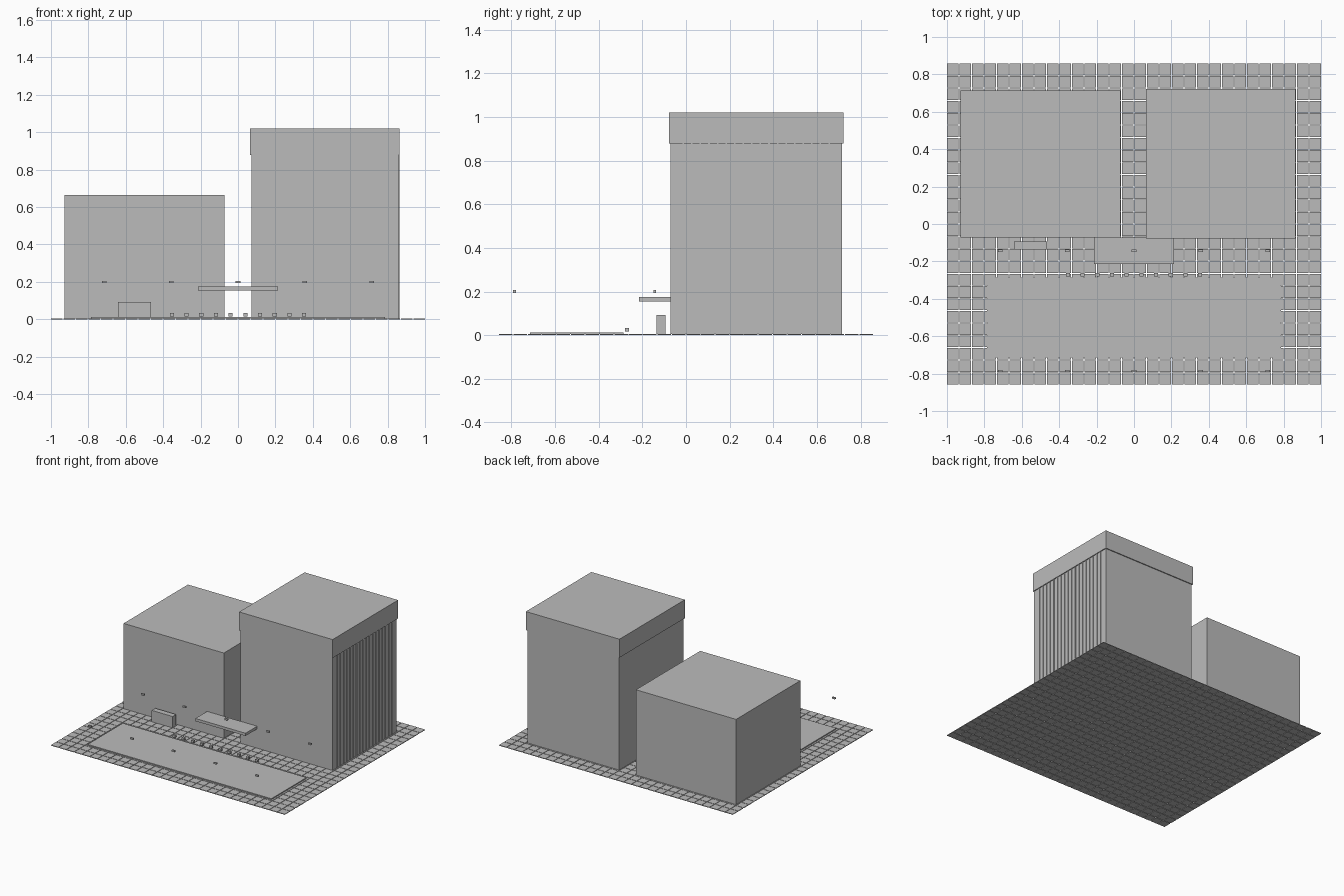
import bpy

cube = bpy.data.objects.get("Cube")
if cube:
    bpy.data.objects.remove(cube, do_unlink=True)

grey = bpy.data.materials.new("plain_grey")
grey.use_nodes = True
GREY = (0.5, 0.5, 0.5, 1)
grey.diffuse_color = GREY
grey.node_tree.nodes["Principled BSDF"].inputs["Base Color"].default_value = GREY


def box(name, x, y, z):
    """Flat-faced box spanning the (low, high) pairs x, y and z."""
    bpy.ops.mesh.primitive_cube_add(size=1)
    ob = bpy.context.object
    ob.name = name
    for v in ob.data.vertices:
        v.co = [(a + b) / 2 + c * (b - a) for (a, b), c in zip((x, y, z), v.co)]
    ob.data.materials.append(grey)
    return ob


def centred(name, centre, size):
    return box(name, *[(c - s / 2, c + s / 2) for c, s in zip(centre, size)])


def repeat(ob, count, step):
    mod = ob.modifiers.new("repeat", "ARRAY")
    mod.count = count
    mod.use_relative_offset = False
    mod.use_constant_offset = True
    mod.constant_offset_displace = step


U = 1 / 14          # planning module
FLOOR = 0.005
GAP = 0.004

# Paving: a grid of separate thin tiles
COLS, ROWS = 30, 26
px = (2 + GAP) / COLS
py = (24 * U + GAP) / ROWS
tiles = box("paving_tiles", (-1, -1 + px - GAP),
            (-12 * U, -12 * U + py - GAP), (0, FLOOR))
repeat(tiles, COLS, (px, 0, 0))
repeat(tiles, ROWS, (0, py, 0))

# Forecourt slab
box("forecourt", (-11 * U, 11 * U), (-10 * U, -4 * U), (FLOOR, 0.013))

# Low block and tall block with its overhanging crown
box("low_block", (-13 * U, -U), (-U, 10 * U), (FLOOR, 9.3 * U))
box("tall_block", (U, 12 * U), (-U, 10 * U), (FLOOR, 12.3 * U))
box("tall_block_crown", (0.9 * U, 12.1 * U), (-1.1 * U, 10.1 * U),
    (12.3 * U, 14.3 * U))

# Vertical fins on the outer side of the tall block
FINS, PITCH = 18, 0.55 * U
fin = centred("facade_fin", (12 * U, 4.5 * U - PITCH * (FINS - 1) / 2, 6.18 * U),
              (0.01, 0.007, 12.24 * U))
repeat(fin, FINS, (0, PITCH, 0))

# Entrance canopy and sign block
box("entrance_canopy", (-3 * U, 3 * U), (-3 * U, -U), (0.154, 0.175))
box("sign_block", (-9 * U, -6.5 * U), (-1.9 * U, -1.3 * U), (FLOOR, 1.3 * U))

# Row of small bollards
bollard = centred("bollard", (-4.95 * U, -0.271, 0.025), (0.022, 0.018, 0.018))
repeat(bollard, 10, (1.1 * U, 0, 0))

# Two rows of small lamp heads
for name, y in (("front_lamp", -11 * U), ("rear_lamp", -2 * U)):
    lamp = centred(name, (-10 * U, y, 0.2), (0.025, 0.012, 0.012))
    repeat(lamp, 5, (5 * U, 0, 0))
